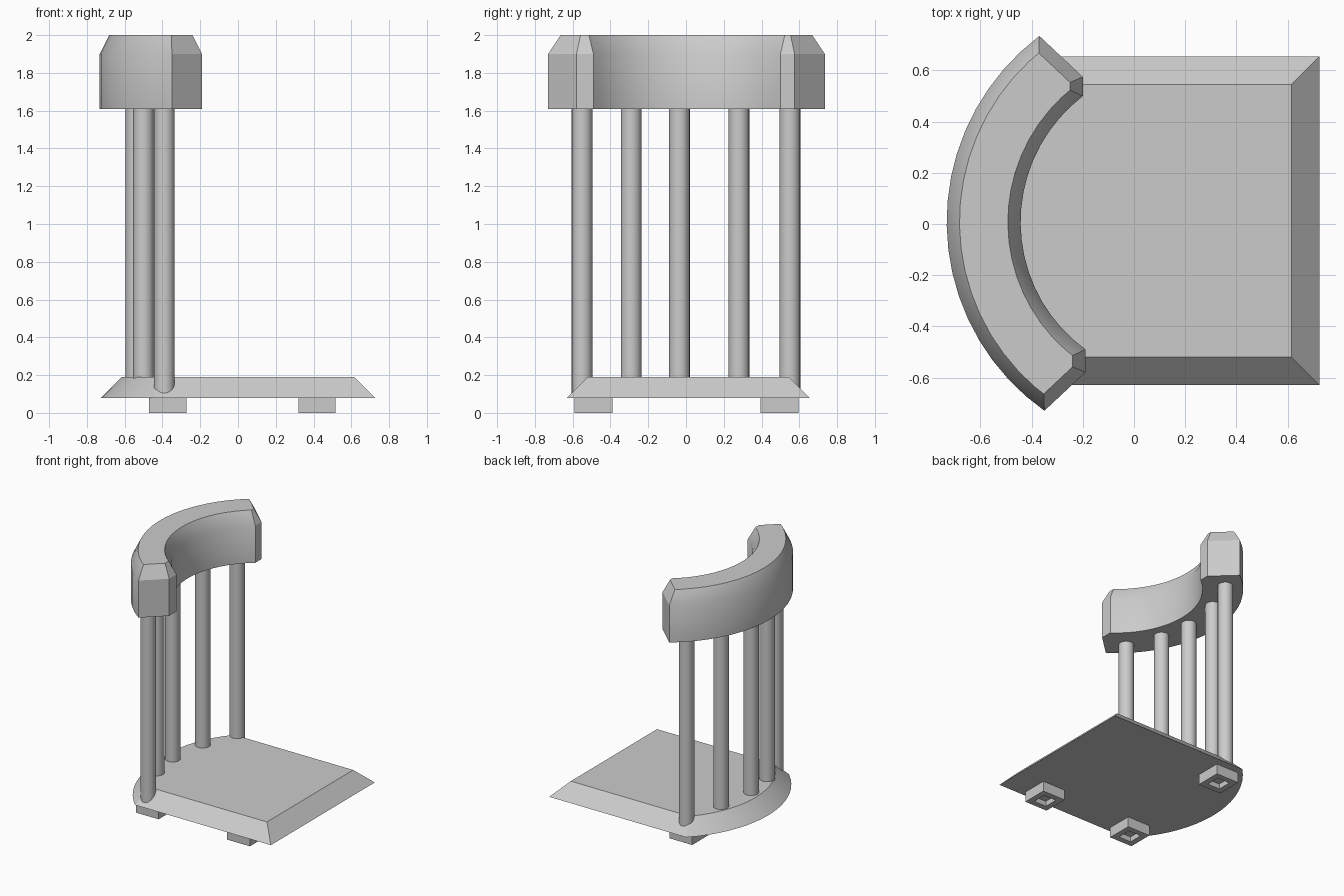
import bpy, bmesh, math
from mathutils import Vector

cube = bpy.data.objects.get("Cube")
if cube:
    bpy.data.objects.remove(cube, do_unlink=True)

grey = bpy.data.materials.new("light_grey")
grey.use_nodes = True
colour = (0.6, 0.6, 0.6, 1)
grey.diffuse_color = colour
grey.node_tree.nodes["Principled BSDF"].inputs["Base Color"].default_value = colour


def finish(name, bm):
    bmesh.ops.recalc_face_normals(bm, faces=bm.faces)
    mesh = bpy.data.meshes.new(name)
    bm.to_mesh(mesh)
    bm.free()
    mesh.materials.append(grey)
    obj = bpy.data.objects.new(name, mesh)
    bpy.context.collection.objects.link(obj)
    return obj


def arc(start, end, centre, steps=18):
    """Points of an arc around centre; the flag marks the side after each as curved."""
    c = Vector(centre)
    a, b = Vector(start) - c, Vector(end) - c
    t0 = math.atan2(a.y, a.x) % math.tau
    t1 = math.atan2(b.y, b.x) % math.tau
    points = []
    for i in range(steps + 1):
        k = i / steps
        t = t0 + (t1 - t0) * k
        r = a.length + (b.length - a.length) * k
        points.append((c + r * Vector((math.cos(t), math.sin(t))), i < steps))
    return points


def corner(x, y):
    return [(Vector((x, y)), False)]


def inset(points, distance):
    """Move every side of a counter-clockwise outline inwards."""
    result = []
    for i, p in enumerate(points):
        before = (p - points[i - 1]).normalized()
        after = (points[(i + 1) % len(points)] - p).normalized()
        n1, n2 = Vector((-before.y, before.x)), Vector((-after.y, after.x))
        result.append(p + (n1 + n2) * distance / (1 + n1.dot(n2)))
    return result


def bevelled_slab(name, outline, levels):
    """Stack rings of an outline, given as (height, inset), and cap both ends."""
    points = [p for p, curved in outline]
    bm = bmesh.new()
    rings = [[bm.verts.new((p.x, p.y, z)) for p in inset(points, d)] for z, d in levels]
    count = len(points)
    for low, high in zip(rings, rings[1:]):
        for i in range(count):
            j = (i + 1) % count
            face = bm.faces.new((low[i], low[j], high[j], high[i]))
            face.smooth = outline[i][1]
    bm.faces.new(rings[0][::-1])
    bm.faces.new(rings[-1])
    return finish(name, bm)


# Seat plate with a rounded back and sloping rim
centre = (0.175, 0)
plate = arc((-0.46, 0.655), (-0.45, -0.63), (0.175, 0.01)) + corner(0.725, -0.63) + corner(0.725, 0.655)
bevelled_slab("seat_plate", plate, [(0.08, 0), (0.19, 0.11)])

# Curved back rest with bevelled top and angled ends
rest = (arc((-0.37, 0.735), (-0.35, -0.73), centre) + corner(-0.19, -0.58)
        + arc((-0.19, -0.49), (-0.2, 0.5), centre) + corner(-0.2, 0.575))
bevelled_slab("back_rest", rest, [(1.61, 0), (1.9, 0), (2.0, 0.05)])

# Spindles between plate and rest
for i, (x, y) in enumerate([(-0.39, -0.55), (-0.5, -0.29), (-0.54, -0.035), (-0.5, 0.28), (-0.39, 0.55)]):
    bottom, top = 0.085, 1.65
    bpy.ops.mesh.primitive_cylinder_add(vertices=24, radius=0.055, depth=top - bottom,
                                        location=(x, y, (top + bottom) / 2))
    spindle = bpy.context.object
    spindle.name = f"spindle_{i + 1}"
    spindle.data.materials.append(grey)
    bpy.ops.object.shade_smooth_by_angle()

# Square feet with a hollow underneath, on three corners
for name, x, y in [("foot_back_front", -0.372, -0.49), ("foot_back_rear", -0.372, 0.495),
                   ("foot_outer_front", 0.418, -0.49)]:
    bm = bmesh.new()
    bmesh.ops.create_cube(bm, size=1)
    bmesh.ops.scale(bm, verts=bm.verts, vec=(0.197, 0.2, 0.082))
    underside = min(bm.faces, key=lambda f: f.calc_center_median().z)
    bmesh.ops.inset_individual(bm, faces=[underside], thickness=0.063)
    hollow = bmesh.ops.extrude_discrete_faces(bm, faces=[underside])["faces"][0]
    bmesh.ops.translate(bm, verts=hollow.verts, vec=(0, 0, 0.04))
    finish(name, bm).location = (x, y, 0.041)
